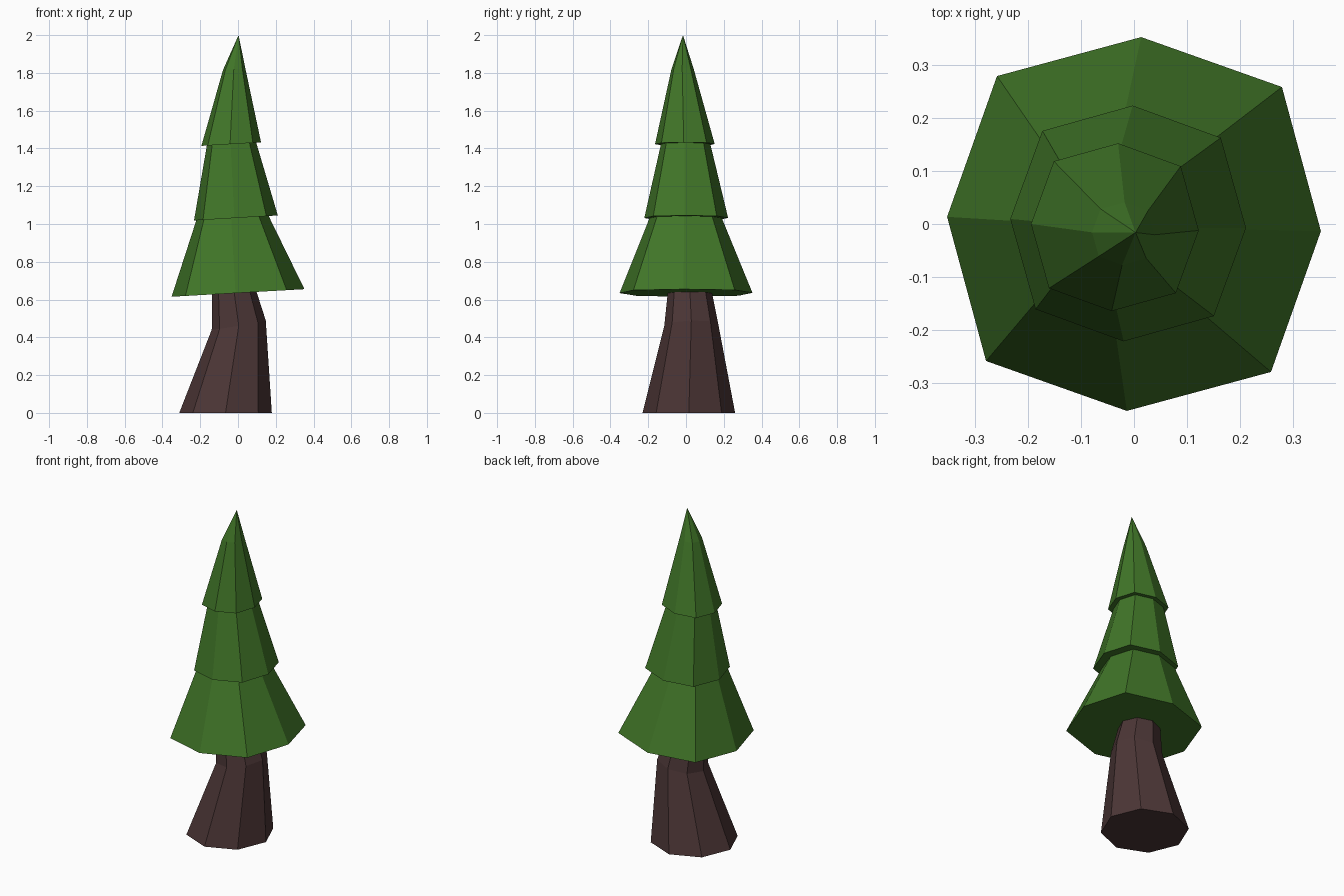
import bpy, bmesh, math

if "Cube" in bpy.data.objects:
    bpy.data.objects.remove(bpy.data.objects["Cube"])


def material(name, rgb):
    m = bpy.data.materials.new(name)
    m.diffuse_color = (*rgb, 1)
    m.use_nodes = True
    m.node_tree.nodes["Principled BSDF"].inputs["Base Color"].default_value = m.diffuse_color
    return m


GREEN = material("pine green", (0.052, 0.180, 0.021))
BROWN = material("dark bark", (0.072, 0.037, 0.037))


def stack(name, rings, mat, turn=0.0, diag=1.0, apex=None):
    """Loft tilted octagons; ring = (cx, cy, cz, radius, slope in x, slope in y)."""
    bm = bmesh.new()
    loops = []
    for cx, cy, cz, r, sx, sy in rings:
        loop = []
        for i in range(8):
            a = math.radians(45 * i + turn)
            k = r * (diag if i % 2 else 1)
            dx, dy = k * math.cos(a), k * math.sin(a)
            loop.append(bm.verts.new((cx + dx, cy + dy, cz + sx * dx + sy * dy)))
        loops.append(loop)
    for lo, hi in zip(loops, loops[1:]):
        for i in range(8):
            j = (i + 1) % 8
            bm.faces.new((lo[i], lo[j], hi[j], hi[i]))
    bm.faces.new(loops[0][::-1])
    top = loops[-1]
    if apex:
        tip = bm.verts.new(apex)
        for i in range(8):
            bm.faces.new((top[i], top[(i + 1) % 8], tip))
    else:
        bm.faces.new(top)
    bmesh.ops.recalc_face_normals(bm, faces=bm.faces)
    me = bpy.data.meshes.new(name)
    bm.to_mesh(me)
    bm.free()
    me.materials.append(mat)
    ob = bpy.data.objects.new(name, me)
    bpy.context.collection.objects.link(ob)


# Crooked trunk
stack("trunk", [(-0.066, 0.015, 0, 0.245, 0, 0),
                (0.004, 0.028, 0.465, 0.143, 0.17, 0.03),
                (-0.022, 0.02, 0.65, 0.115, 0.06, 0)], BROWN)

# Three leaning foliage tiers
stack("lower_foliage", [(0, 0, 0.635, 0.352, 0.057, 0),
                        (-0.03, -0.002, 1.045, 0.186, 0.057, 0)], GREEN, -2.2, 1.078)
stack("middle_foliage", [(-0.011, 0.001, 1.032, 0.222, 0.06, 0),
                         (-0.035, -0.002, 1.435, 0.128, 0.06, 0)], GREEN, -2.2, 1.07)
stack("top_foliage", [(-0.036, -0.006, 1.423, 0.158, 0.06, 0),
                      (-0.02, -0.018, 1.82, 0.059, 0.06, 0)], GREEN, -2.2, 1.07,
      apex=(0.003, -0.016, 2.0))
